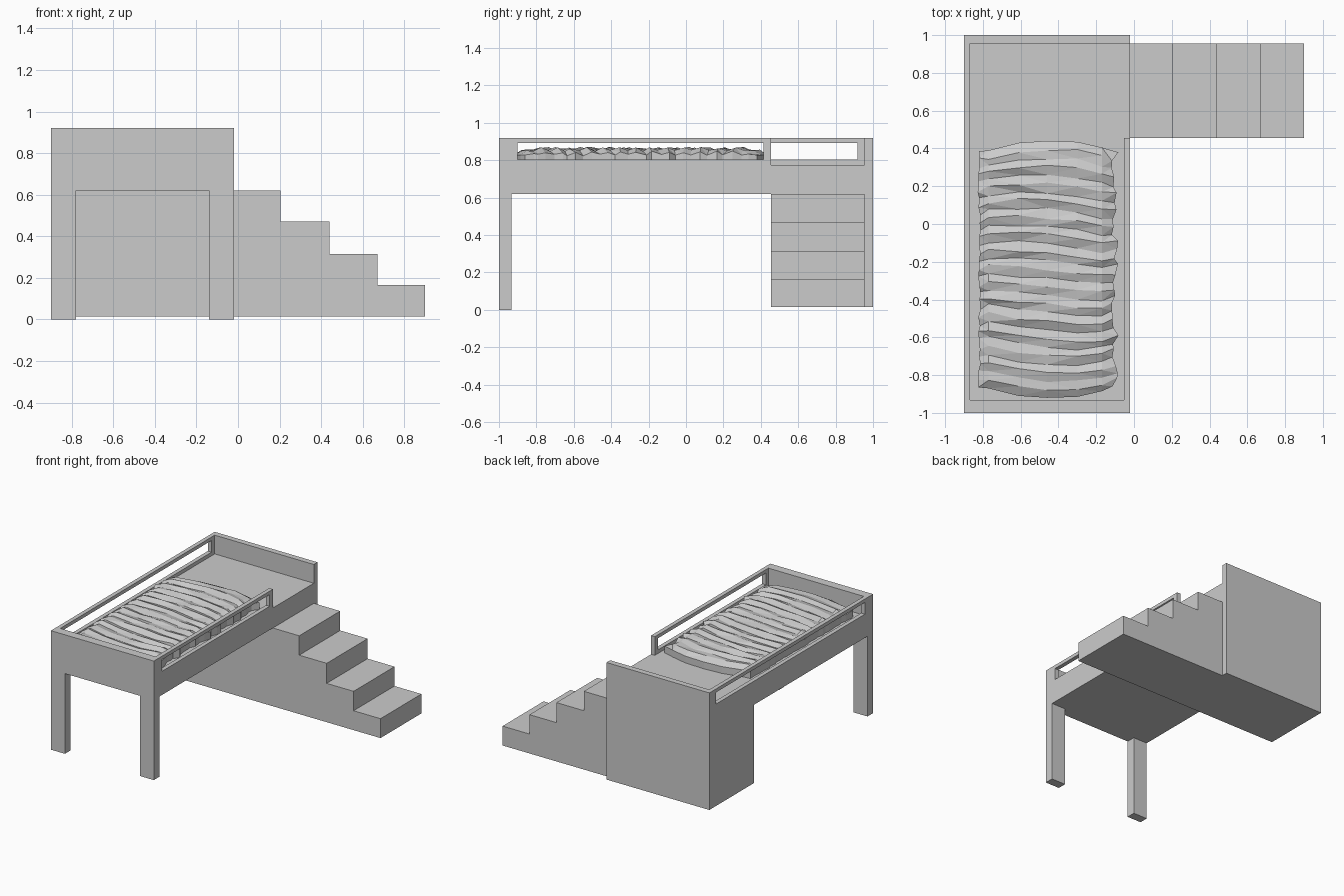
import bpy, bmesh, random

if "Cube" in bpy.data.objects:
    bpy.data.objects.remove(bpy.data.objects["Cube"])
random.seed(4)


def make_object(name, bm):
    bmesh.ops.recalc_face_normals(bm, faces=bm.faces[:])
    me = bpy.data.meshes.new(name)
    bm.to_mesh(me)
    bm.free()
    ob = bpy.data.objects.new(name, me)
    bpy.context.collection.objects.link(ob)
    return ob


def extrude(name, pts, axis, lo, hi):
    """Extrude a 2D profile: axis 'x' uses (y,z) points, axis 'y' uses (x,z)."""
    bm = bmesh.new()
    place = (lambda p, d: (d, p[0], p[1])) if axis == 'x' else (lambda p, d: (p[0], d, p[1]))
    f = bm.faces.new([bm.verts.new(place(p, lo)) for p in pts])
    new = bmesh.ops.extrude_face_region(bm, geom=[f])['geom']
    move = (hi - lo, 0, 0) if axis == 'x' else (0, hi - lo, 0)
    bmesh.ops.translate(bm, vec=move, verts=[v for v in new if isinstance(v, bmesh.types.BMVert)])
    return make_object(name, bm)


def box(name, x0, x1, y0, y1, z0, z1):
    return extrude(name, [(x0, z0), (x1, z0), (x1, z1), (x0, z1)], 'y', y0, y1)


L, R, TOP, DECK, UNDER, BASE = -0.90, -0.02, 0.92, 0.775, 0.62, 0.015

# Footboard with both front legs in one outline
extrude("footboard_and_legs",
        [(L, 0), (-0.78, 0), (-0.78, UNDER), (-0.14, UNDER), (-0.14, 0), (R, 0), (R, TOP), (L, TOP)],
        'y', -1.0, -0.932)

# Bed platform and tall headboard panel
box("bed_platform", L, R, -0.932, 0.955, UNDER, DECK)
box("headboard_panel", L, R, 0.955, 1.0, BASE, TOP)

# Staircase, its block running on under the bed
extrude("staircase",
        [(L, BASE), (0.90, BASE), (0.90, 0.165), (0.67, 0.165), (0.67, 0.315), (0.44, 0.315),
         (0.44, 0.47), (0.205, 0.47), (0.205, UNDER), (L, UNDER)],
        'y', 0.455, 0.955)


# Guard rails: lower lip, top bar and end posts around a long slot
def rail(name, x0, x1, y1, slot_end):
    box(name + "_lip", x0, x1, -0.932, y1, DECK, 0.803)
    box(name + "_bar", x0, x1, -0.932, y1, 0.893, TOP)
    box(name + "_front_post", x0, x1, -0.932, -0.90, 0.803, 0.893)
    box(name + "_end_post", x0, x1, slot_end, y1, 0.803, 0.893)


rail("left_rail", L, -0.868, 0.955, 0.917)
rail("right_rail", -0.052, R, 0.455, 0.415)

# Rumpled blanket: faceted grid with slanting folds and a skirt to the deck
cols = [-0.82, -0.77, -0.61, -0.46, -0.30, -0.17, -0.10]
bow = [0.055, 0.05, 0.01, 0.0, 0.005, 0.035, 0.06]
slant = [0.0, 0.02, 0.01, 0.0, -0.02, -0.035, -0.02]
ROWS = 30
bm = bmesh.new()
grid = []
for j in range(ROWS + 1):
    t = j / ROWS
    end = j in (0, ROWS)
    row = []
    for i, x in enumerate(cols):
        side = i in (0, len(cols) - 1)
        y = -0.92 + 1.36 * t + bow[i] * (1 - 2 * t)
        z = 0.858
        if not end:
            y += slant[i] * min(1, 4 * t, 4 * (1 - t)) + random.uniform(-0.009, 0.009)
            z += (0.008 if j % 2 else -0.008) + random.uniform(-0.005, 0.005)
        if j in (1, ROWS - 1):
            z -= 0.012
        if side:
            z -= 0.022
            x += random.uniform(-0.008, 0.008) if i == 0 else random.uniform(-0.018, 0.018)
        if end:
            z = 0.828
        row.append(bm.verts.new((x, y, z)))
    grid.append(row)
for a, b in zip(grid, grid[1:]):
    for i in range(len(cols) - 1):
        bm.faces.new((a[i], a[i + 1], b[i + 1], b[i]))
edges = [e for e in bm.edges if e.is_boundary]
new = bmesh.ops.extrude_edge_only(bm, edges=edges)['geom']
for v in new:
    if isinstance(v, bmesh.types.BMVert):
        v.co.z = DECK
bmesh.ops.triangulate(bm, faces=bm.faces[:])
make_object("blanket", bm)
